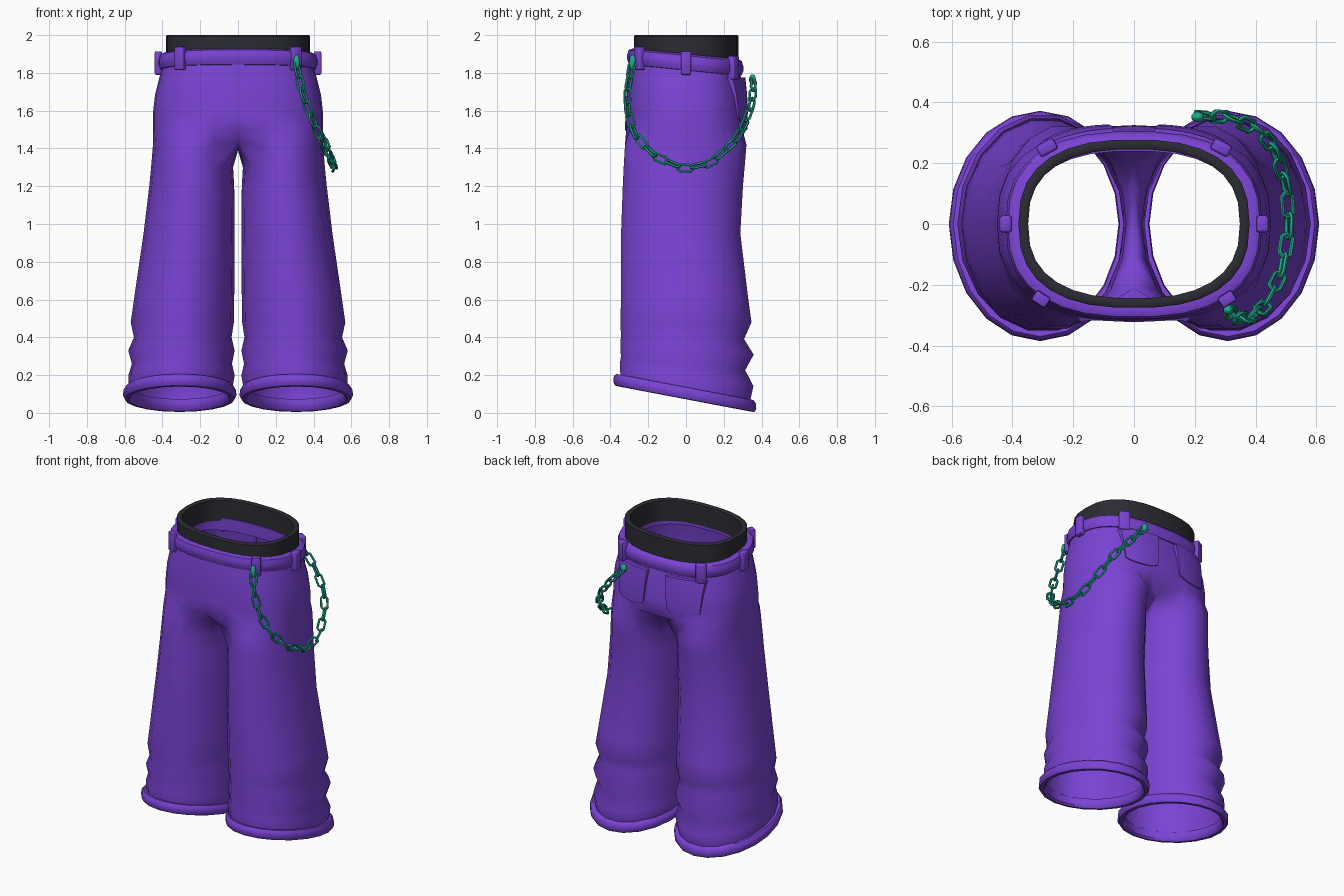
import bpy, bmesh
from math import sin, cos, radians, pi, copysign
from mathutils import Vector, Matrix

if "Cube" in bpy.data.objects:
    bpy.data.objects.remove(bpy.data.objects["Cube"])


def material(name, rgb):
    m = bpy.data.materials.new(name)
    m.diffuse_color = (*rgb, 1)
    m.use_nodes = True
    m.node_tree.nodes["Principled BSDF"].inputs["Base Color"].default_value = m.diffuse_color
    return m


PURPLE = material("purple_cloth", (0.195, 0.056, 0.66))
DARK = material("dark_cloth", (0.024, 0.025, 0.033))
TEAL = material("teal_metal", (0.014, 0.42, 0.28))


def finish(name, bm, mat, mirror=False, angle=45):
    bmesh.ops.recalc_face_normals(bm, faces=bm.faces)
    me = bpy.data.meshes.new(name)
    bm.to_mesh(me)
    bm.free()
    me.materials.append(mat)
    me.shade_smooth()
    me.set_sharp_from_angle(angle=radians(angle))
    ob = bpy.data.objects.new(name, me)
    bpy.context.collection.objects.link(ob)
    if mirror:
        ob.modifiers.new("Mirror", 'MIRROR').merge_threshold = 0.0005
    return ob


def loft(bm, rings, closed_ring=True, closed_path=False):
    """Skin a list of equally long point rings."""
    rows = [[bm.verts.new(p) for p in r] for r in rings]
    n = len(rows[0])
    for i in range(len(rows) - (not closed_path)):
        a, b = rows[i], rows[(i + 1) % len(rows)]
        for j in range(n - (not closed_ring)):
            k = (j + 1) % n
            bm.faces.new((a[j], a[k], b[k], b[j]))
    return rows


def spow(v, e):
    return copysign(abs(v) ** e, v)


def waist_pt(rx, yf, yb, z, t, tilt=0.0):
    """Point on the rounded waist outline at angle t (degrees)."""
    c, s = cos(radians(t)), sin(radians(t))
    y = spow(s, 0.8) * (yb if s > 0 else -yf)
    return Vector((rx * spow(c, 0.8) if abs(c) > 1e-6 else 0, y, z - tilt * y))


def leg_pt(xo, xi, yf, yb, z, tilt, t):
    """Point on a leg outline at angle t (degrees)."""
    c, s = cos(radians(t)), sin(radians(t))
    y = s * (yb if s > 0 else -yf)
    return Vector(((xo + xi) / 2 + (xo - xi) / 2 * c, y, z - tilt * y))


# trousers: half of the seat, splitting into one leg, mirrored
HALF = 15
SEAT = [(1.84, .400, -.293, .283, .1), (1.76, .420, -.308, .298, .06),
        (1.68, .440, -.316, .312, .02), (1.59, .450, -.320, .322, 0),
        (1.50, .451, -.323, .325, 0)]
LEG = [(1.42, .45, .015, -.328, .325, 0), (1.30, .46, .026, -.335, .315, 0),
       (1.20, .47, .020, -.340, .306, 0), (.95, .50, .018, -.349, .292, 0),
       (.60, .551, .020, -.350, .335, 0), (.48, .568, .022, -.352, .352, 0),
       (.40, .551, .034, -.350, .312, .03), (.33, .581, .018, -.353, .364, .06),
       (.26, .562, .032, -.350, .318, .11), (.20, .580, .018, -.356, .362, .16),
       (.125, .578, .030, -.352, .345, .19)]
LEG_ANGLES = [-140 + 20 * i for i in range(18)]

bm = bmesh.new()
seat = loft(bm, [[waist_pt(rx, yf, yb, z, -90 + 180 * i / (HALF - 1), tl) for i in range(HALF)]
                 for z, rx, yf, yb, tl in SEAT], closed_ring=False)
rings = [[leg_pt(xo, xi, yf, yb, z, tl, t) for t in LEG_ANGLES] for z, xo, xi, yf, yb, tl in LEG]
for i in [0] + list(range(HALF - 1, 18)):      # crotch strip lies on the centre plane
    rings[0][i].x = 0
    rings[0][i].z = 1.39 + 1.1 * rings[0][i].y ** 2
leg = loft(bm, rings)
for j in range(HALF - 1):
    bm.faces.new((seat[-1][j], seat[-1][j + 1], leg[0][j + 1], leg[0][j]))
finish("trousers", bm, PURPLE, mirror=True, angle=60)

# rolled hems
HEM = [(-.012, .064), (.012, .064), (.024, .050), (.027, .020), (.018, .002),
       (-.002, 0), (-.014, .012), (-.016, .045)]
bm = bmesh.new()
loft(bm, [[leg_pt(.582 + o, .035 - o, -.358 - o, .345 + o, .072 + dz, .19, t)
           for t in range(0, 360, 18)] for o, dz in HEM], closed_path=True)
finish("leg_hems", bm, PURPLE, mirror=True)

# waistband, tilted down towards the back
BELT = [(-.045, .040), (-.010, .046), (.012, .036), (.020, .010), (.020, -.015),
        (.010, -.040), (-.015, -.046), (-.045, -.040)]
bm = bmesh.new()
loft(bm, [[waist_pt(.402 + o, -.293 - o, .285 + o, 1.855 + dz, t, .1)
           for t in range(0, 360, 12)] for o, dz in BELT], closed_path=True)
finish("waistband", bm, PURPLE)

# dark inner waist
INNER = [(0, 1.995), (-.006, 2.0), (-.026, 2.0), (-.032, 1.995), (-.032, 1.86), (0, 1.86)]
bm = bmesh.new()
loft(bm, [[waist_pt(.38 + o, -.276 - o, .278 + o, z, t) for t in range(0, 360, 12)]
          for o, z in INNER], closed_path=True)
finish("inner_waist", bm, DARK)

# belt loops
bm = bmesh.new()
for t, w in ((-48, .055), (0, .055), (52, .065)):
    def at(a):
        return waist_pt(.422, -.313, .304, 1.852, a, .1)
    tan = at(t + 3) - at(t - 3)
    tan.z = 0
    tan.normalize()
    out = Vector((tan.y, -tan.x, 0))
    rot = Matrix((tan, out, Vector((0, 0, 1)))).transposed().to_4x4()
    mat = Matrix.Translation(at(t)) @ rot @ Matrix.Diagonal((w, .04, .125, 1))
    bmesh.ops.create_cube(bm, size=1, matrix=mat)
bmesh.ops.bevel(bm, geom=bm.edges[:], offset=.009, segments=2, affect='EDGES', profile=.5)
finish("belt_loops", bm, PURPLE, mirror=True)


# back pockets, laid on the seat surface
def seat_y(x, z):
    for a, b in zip(SEAT, SEAT[1:]):
        if z >= b[0]:
            break
    f = (a[0] - z) / (a[0] - b[0])
    rx, yb = a[1] + f * (b[1] - a[1]), a[3] + f * (b[3] - a[3])
    return yb * (1 - (x / rx) ** 2.5) ** 0.4


bm = bmesh.new()
grid = []
for v in range(6):
    row = []
    for u in range(7):
        f, g = u / 6, v / 5
        x = .19 + (f - .5) * (.245 - .035 * g)
        z = 1.775 - g * (.235 - .025 * abs(2 * f - 1) ** 3)
        row.append(Vector((x, seat_y(x, z) + .006 + .014 * (1 - g), z)))
    grid.append(row)
back = [[p - Vector((0, .03, 0)) for p in r] for r in grid]
outer = loft(bm, grid, closed_ring=False)
inner = loft(bm, back, closed_ring=False)


def rim(rows):
    return rows[0] + [r[-1] for r in rows[1:]] + rows[-1][-2::-1] + [r[0] for r in rows[-2:0:-1]]


a, b = rim(outer), rim(inner)
for i in range(len(a)):
    k = (i + 1) % len(a)
    bm.faces.new((a[i], a[k], b[k], b[i]))
finish("back_pockets", bm, PURPLE, mirror=True)

# hanging chain: links threaded along a path
PATH = [Vector(p) for p in (
    (.31, -.285, 1.85), (.335, -.308, 1.72), (.375, -.31, 1.6), (.43, -.27, 1.47),
    (.485, -.16, 1.355), (.51, -.01, 1.295), (.50, .13, 1.325), (.46, .25, 1.43),
    (.41, .31, 1.53), (.32, .35, 1.64), (.21, .358, 1.765))]
LENGTHS = [(q - p).length for p, q in zip(PATH, PATH[1:])]


def along(d):
    for i, l in enumerate(LENGTHS):
        if d <= l or i == len(LENGTHS) - 1:
            return PATH[i].lerp(PATH[i + 1], d / l)
        d -= l


def add_link(bm, centre, tan, side):
    rings = []
    for i in range(8):
        t = 2 * pi * (i + .5) / 8
        radial = tan * cos(t) + side * sin(t)
        mid = centre + radial * .021 + tan * copysign(.020, cos(t))
        up = tan.cross(side)
        rings.append([mid + (radial * cos(k * pi / 3) + up * sin(k * pi / 3)) * .0075
                      for k in range(6)])
    loft(bm, rings, closed_path=True)


bm = bmesh.new()
total, count = sum(LENGTHS), 21
for i in range(count):
    d = total * (i + .5) / count
    tan = (along(d + .03) - along(d - .03)).normalized()
    flat = tan.cross(Vector((1, .2, .35))).normalized()
    turn = Matrix.Rotation(pi / 4 + i * pi / 2, 3, tan)
    add_link(bm, along(d), tan, turn @ flat)
finish("chain", bm, TEAL)

# clasps at both chain ends
bm = bmesh.new()
for p, size in (((.31, -.283, 1.855), (.018, .018, .042)), ((.21, .352, 1.765), (.022, .018, .028))):
    bmesh.ops.create_uvsphere(bm, u_segments=10, v_segments=8, radius=1,
                              matrix=Matrix.Translation(p) @ Matrix.Diagonal((*size, 1)))
finish("chain_clasps", bm, TEAL)
